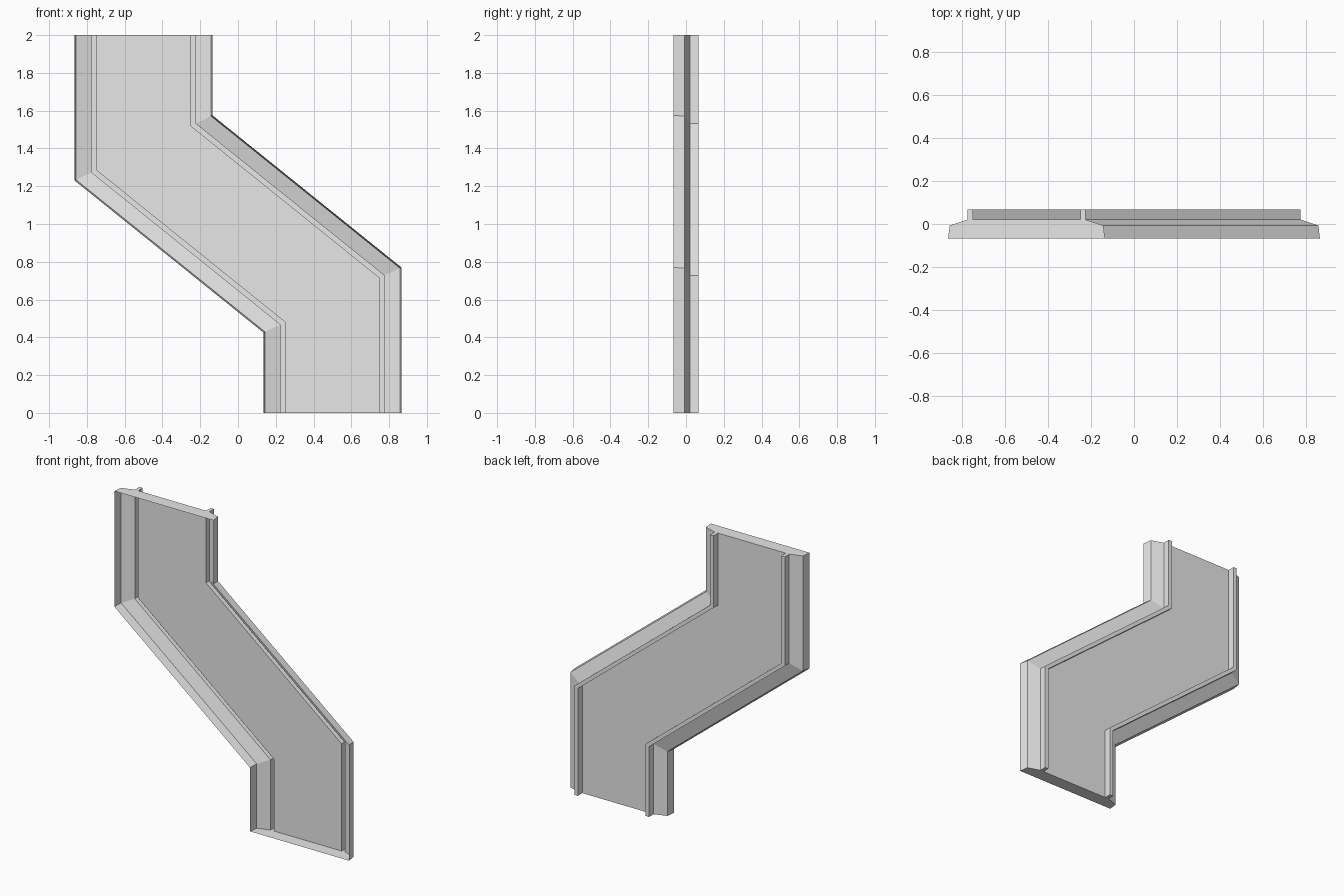
import bpy
import bmesh

cube = bpy.data.objects.get("Cube")
if cube:
    bpy.data.objects.remove(cube, do_unlink=True)

HEIGHT = 2.0
MITRE = 0.479  # height shift at each bend per unit of inset

# Left rim path (x, z, bends) from top to bottom
PATH = [(-0.865, HEIGHT, 0), (-0.865, 1.23, 1), (0.135, 0.425, 1), (0.135, 0, 0)]

# Edge profile (inset, y): side wall, sloped flange, hollow rib, panel edge
PROFILE = [(0, -0.067), (0.008, -0.007), (0.09, 0.02),
           (0.09, 0.067), (0.115, 0.067), (0.115, 0.02)]


def rim_point(station, inset, y):
    x, z, bend = station
    return x + inset, y, z + bend * MITRE * inset


def cross_section(index):
    """Profile across the duct; the far rim is the near one turned half round."""
    near = [rim_point(PATH[index], w, y) for w, y in PROFILE]
    turned = [rim_point(PATH[-1 - index], w, y) for w, y in PROFILE]
    far = [(-x, y, HEIGHT - z) for x, y, z in reversed(turned)]
    return near + far


# Shell, open at the front
bm = bmesh.new()
rings = [[bm.verts.new(p) for p in cross_section(i)] for i in range(len(PATH))]
for upper, lower in zip(rings, rings[1:]):
    for i in range(len(upper) - 1):
        bm.faces.new((upper[i], upper[i + 1], lower[i + 1], lower[i]))

# End caps
bm.faces.new(rings[0])
bm.faces.new(rings[-1])

# Make the normals point out of the shell
bmesh.ops.recalc_face_normals(bm, faces=bm.faces)
bm.normal_update()
panel = max(bm.faces, key=lambda f: f.calc_area() * abs(f.normal.y))
if panel.normal.y < 0:
    bmesh.ops.reverse_faces(bm, faces=bm.faces)

mesh = bpy.data.meshes.new("offset_duct_cover")
bm.to_mesh(mesh)
bm.free()

# Material
grey = bpy.data.materials.new("plain grey")
grey.use_nodes = True
grey.diffuse_color = (0.8, 0.8, 0.8, 1)
grey.node_tree.nodes["Principled BSDF"].inputs["Base Color"].default_value = grey.diffuse_color
mesh.materials.append(grey)

cover = bpy.data.objects.new("offset_duct_cover", mesh)
bpy.context.collection.objects.link(cover)
